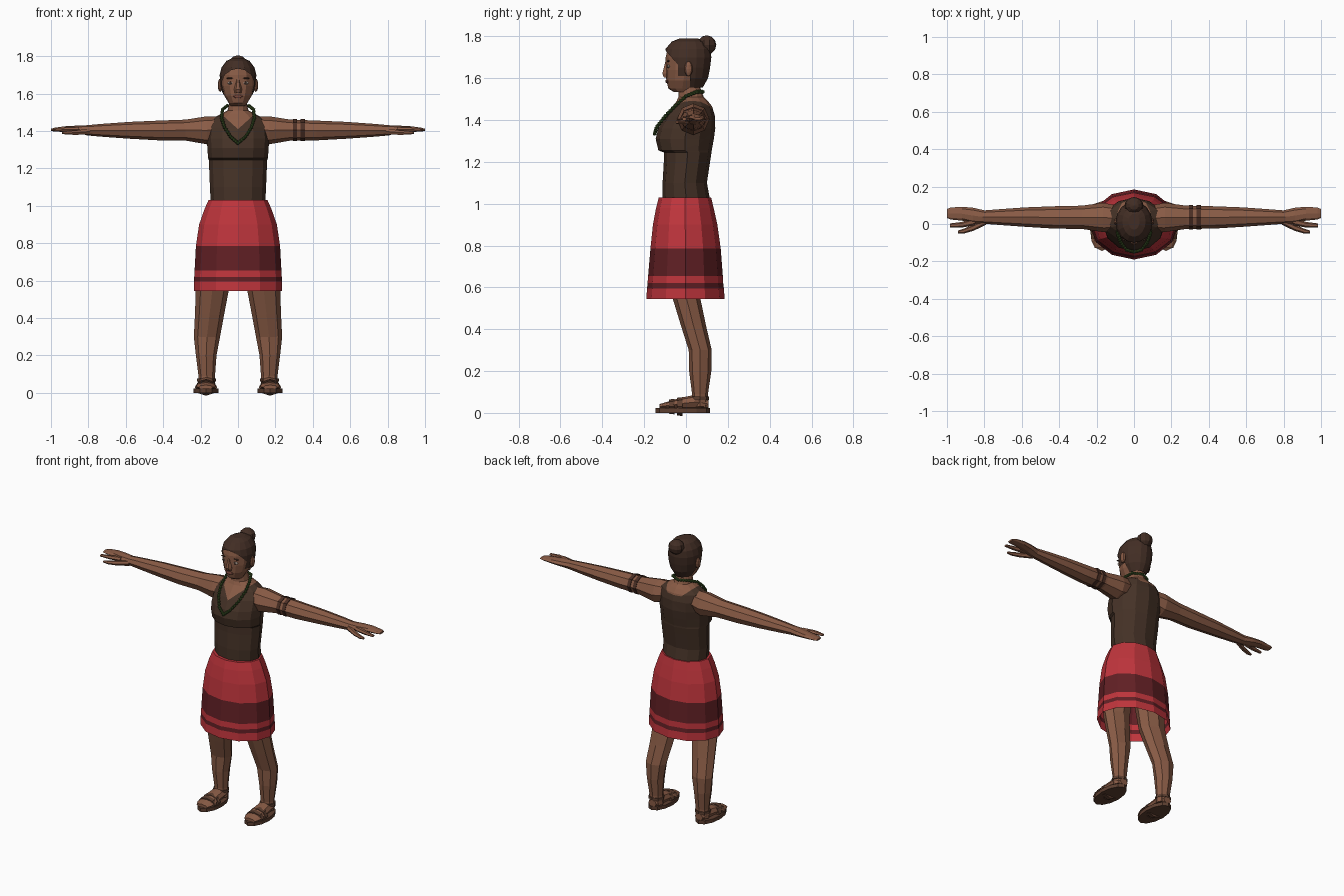
import bpy, bmesh, math
from mathutils import Vector, Matrix

cube = bpy.data.objects.get("Cube")
if cube:
    bpy.data.objects.remove(cube, do_unlink=True)


def material(name, r, g, b):
    m = bpy.data.materials.new(name)
    m.use_nodes = True
    m.diffuse_color = (r, g, b, 1)
    m.node_tree.nodes["Principled BSDF"].inputs["Base Color"].default_value = (r, g, b, 1)
    return m


SKIN = material("skin", .25, .105, .06)
HAIR = material("hair brown", .055, .027, .018)
TOP = material("top brown", .06, .032, .02)
RED = material("skirt red", .52, .035, .045)
DARK_RED = material("skirt dark red", .12, .014, .018)
LEATHER = material("sandal leather", .11, .05, .03)
BAND = material("armband brown", .07, .028, .018)
GREEN = material("bead green", .045, .09, .02)
LIP = material("lip", .19, .065, .045)
EYE = material("eye white", .5, .42, .36)


def finish(bm, name, mats, pick=None):
    bmesh.ops.recalc_face_normals(bm, faces=bm.faces)
    if pick:
        for f in bm.faces:
            f.material_index = pick(f.calc_center_median())
    me = bpy.data.meshes.new(name)
    bm.to_mesh(me)
    bm.free()
    for m in mats:
        me.materials.append(m)
    ob = bpy.data.objects.new(name, me)
    bpy.context.collection.objects.link(ob)
    return ob


def loft_mesh(rings, axis="z", n=8, caps=(True, True), side=1):
    """Skin elliptical rings (position, centre a, centre b, radius a, radius b)."""
    bm = bmesh.new()
    loops = []
    for t, ca, cb, ra, rb in rings:
        loop = []
        for i in range(n):
            ang = 2 * math.pi * i / n
            a, b = ca + ra * math.cos(ang), cb + rb * math.sin(ang)
            x, y, z = {"x": (t, a, b), "y": (a, t, b), "z": (a, b, t)}[axis]
            loop.append(bm.verts.new((x * side, y, z)))
        loops.append(loop)
    for lo, hi in zip(loops, loops[1:]):
        for i in range(n):
            j = (i + 1) % n
            bm.faces.new((lo[i], lo[j], hi[j], hi[i]))
    for wanted, loop in zip(caps, (loops[0], loops[-1])):
        if wanted:
            bm.faces.new(loop)
    return bm


def loft(name, rings, mat, **kw):
    return finish(loft_mesh(rings, **kw), name, [mat])


def body(rings):
    """Rings given as height, half width, front y, back y."""
    return [(z, 0, (f + b) / 2, w, (b - f) / 2) for z, w, f, b in rings]


def cut(bm, point, normal):
    bmesh.ops.bisect_plane(bm, geom=bm.verts[:] + bm.edges[:] + bm.faces[:],
                           plane_co=point, plane_no=normal)


def ball(name, at, size, mat, seg=10):
    bm = bmesh.new()
    bmesh.ops.create_uvsphere(bm, u_segments=seg, v_segments=6, radius=1,
                              matrix=Matrix.Translation(at) @ Matrix.Diagonal((*size, 1)))
    return finish(bm, name, [mat])


# Skirt with woven stripes
skirt = loft_mesh(body([
    (.545, .236, -.19, .185), (.595, .235, -.186, .181), (.62, .234, -.184, .178),
    (.655, .232, -.181, .176), (.785, .225, -.17, .166), (.9, .208, -.158, .15),
    (.98, .18, -.143, .132), (1.03, .158, -.13, .12)]), n=12, caps=(False, True))
finish(skirt, "skirt", [RED, DARK_RED],
       lambda c: int(.655 < c.z < .785 or .595 < c.z < .62))

# Torso, with the neckline cut into a V in front and a scoop behind
torso = loft_mesh(body([
    (1.0, .145, -.112, .118), (1.1, .15, -.112, .1), (1.2, .154, -.106, .115),
    (1.245, .156, -.106, .122), (1.255, .16, -.132, .123), (1.31, .164, -.145, .133),
    (1.36, .166, -.133, .14), (1.42, .162, -.1, .138), (1.465, .14, -.065, .125),
    (1.49, .095, -.045, .105), (1.51, .056, -.036, .085), (1.55, .047, -.034, .07),
    (1.58, .047, -.034, .07)]), n=12)
SLOPE = .9
for s in (-1, 1):
    cut(torso, (0, 0, 1.41), (s * SLOPE, 0, 1))
cut(torso, (0, 0, 1.455), (0, 0, 1))


def neckline(c):
    inside = c.z > 1.41 + SLOPE * abs(c.x)
    return int(c.z > 1.495 or (inside and (c.y < .03 or c.z > 1.455)))


finish(torso, "torso", [TOP, SKIN], neckline)

# Head and face
loft("head", body([
    (1.535, .04, -.06, .03), (1.55, .05, -.084, .05), (1.59, .074, -.094, .07),
    (1.64, .088, -.097, .09), (1.7, .09, -.097, .1), (1.74, .08, -.088, .1),
    (1.77, .05, -.05, .07)]), SKIN, n=12)
loft("nose", [(1.604, 0, -.092, .018, .016), (1.622, 0, -.094, .021, .022),
              (1.68, 0, -.088, .008, .012)], SKIN, n=6)
ball("mouth", (0, -.09, 1.585), (.028, .009, .009), LIP)
for s, side in ((1, "left"), (-1, "right")):
    ball(side + "_ear", (s * .095, .012, 1.645), (.013, .02, .036), SKIN, 8)
    ball(side + "_eye", (s * .04, -.083, 1.657), (.017, .007, .008), EYE)
    ball(side + "_iris", (s * .04, -.087, 1.657), (.007, .005, .007), HAIR)
    ball(side + "_brow", (s * .042, -.084, 1.682), (.022, .007, .004), HAIR)

# Hair shell, opened around the face, with a tied bun
hair = loft_mesh(body([
    (1.555, .052, -.06, .08), (1.6, .083, -.09, .105), (1.65, .095, -.102, .115),
    (1.7, .098, -.105, .121), (1.74, .088, -.098, .118), (1.775, .062, -.068, .095),
    (1.79, .03, -.03, .055)]), n=16, caps=(False, True))
hairline = Vector((0, 1.15, 1))
cut(hair, (0, -.1, 1.735), hairline)
for point, normal in (((0, -.038, 0), (0, 1, 0)), ((0, .02, 0), (0, 1, 0)),
                      ((0, 0, 1.61), (0, 0, 1))):
    cut(hair, point, normal)
face_area = []
for f in hair.faces:
    c = f.calc_center_median()
    below = hairline.dot(c - Vector((0, -.1, 1.735))) < 0
    if (below and c.y < -.038) or (c.z < 1.61 and c.y < .02):
        face_area.append(f)
bmesh.ops.delete(hair, geom=face_area, context="FACES")
finish(hair, "hair", [HAIR])
ball("bun_base", (0, .075, 1.738), (.04, .035, .032), HAIR)
ball("bun", (0, .099, 1.759), (.05, .046, .046), HAIR)

# Bead necklace following the neck and chest
half = [Vector(p) for p in (
    (0, .08, 1.535), (.058, .052, 1.535), (.083, 0, 1.515), (.088, -.05, 1.47),
    (.072, -.098, 1.42), (.04, -.138, 1.37), (0, -.15, 1.335))]
path = half + [Vector((-p.x, p.y, p.z)) for p in half[-2::-1]]
beads = bmesh.new()
for a, b in zip(path, path[1:]):
    for k in range(4):
        bmesh.ops.create_icosphere(beads, subdivisions=1, radius=.0105,
                                   matrix=Matrix.Translation(a.lerp(b, k / 4)))
finish(beads, "bead_necklace", [GREEN])

# Limbs, mirrored; left is +x
for s, side in ((1, "left"), (-1, "right")):
    def part(name, rings, mat, axis, n=8):
        loft(side + "_" + name, rings, mat, axis=axis, n=n, side=s)

    part("arm", [
        (.09, .03, 1.415, .07, .062), (.165, .035, 1.404, .078, .075),
        (.28, .036, 1.405, .062, .056), (.42, .035, 1.403, .06, .053),
        (.58, .037, 1.404, .052, .045), (.72, .037, 1.404, .042, .035),
        (.81, .037, 1.404, .035, .027)], SKIN, "x")
    part("hand", [
        (.8, .037, 1.404, .036, .027), (.86, .045, 1.408, .042, .021),
        (.92, .055, 1.41, .037, .016), (.98, .056, 1.408, .032, .01),
        (1.0, .056, 1.406, .024, .006)], SKIN, "x")
    part("index_finger", [
        (.85, .014, 1.408, .02, .015), (.92, -.004, 1.408, .015, .012),
        (.985, -.008, 1.405, .011, .007)], SKIN, "x", 6)
    part("thumb", [
        (.79, .014, 1.398, .018, .018), (.86, -.02, 1.392, .017, .014),
        (.91, -.038, 1.39, .013, .011), (.94, -.043, 1.39, .008, .006)], SKIN, "x", 6)

    part("leg", [
        (.03, .166, .066, .045, .04), (.09, .167, .067, .044, .038),
        (.2, .17, .068, .055, .053), (.3, .166, .068, .07, .055),
        (.42, .152, .035, .078, .06), (.545, .138, .003, .088, .066),
        (.75, .11, 0, .095, .08)], SKIN, "z")
    part("foot", [
        (.108, .168, .042, .028, .022), (.06, .168, .053, .045, .036),
        (-.02, .17, .045, .05, .029), (-.09, .172, .035, .055, .018),
        (-.127, .172, .03, .038, .012)], SKIN, "y")
    part("sandal_sole", [(z, .171, -.015, .066, .13) for z in (0, .023)], LEATHER, "z", 12)
    for label, y, top in (("toe", -.068, .034), ("instep", -.03, .042)):
        part(label + "_strap", [(y - .013, .171, .03, .06, top),
                                (y + .013, .171, .03, .058, top + .003)], LEATHER, "y")
    part("ankle_strap", [(z, .168, .066, .05, .045) for z in (.062, .078)], LEATHER, "z")

# Two bands on the left upper arm
for label, x in (("inner", .305), ("outer", .346)):
    loft(label + "_armband", [(x - .011, .036, 1.405, .065, .059),
                              (x + .011, .036, 1.405, .065, .059)], BAND, axis="x")
